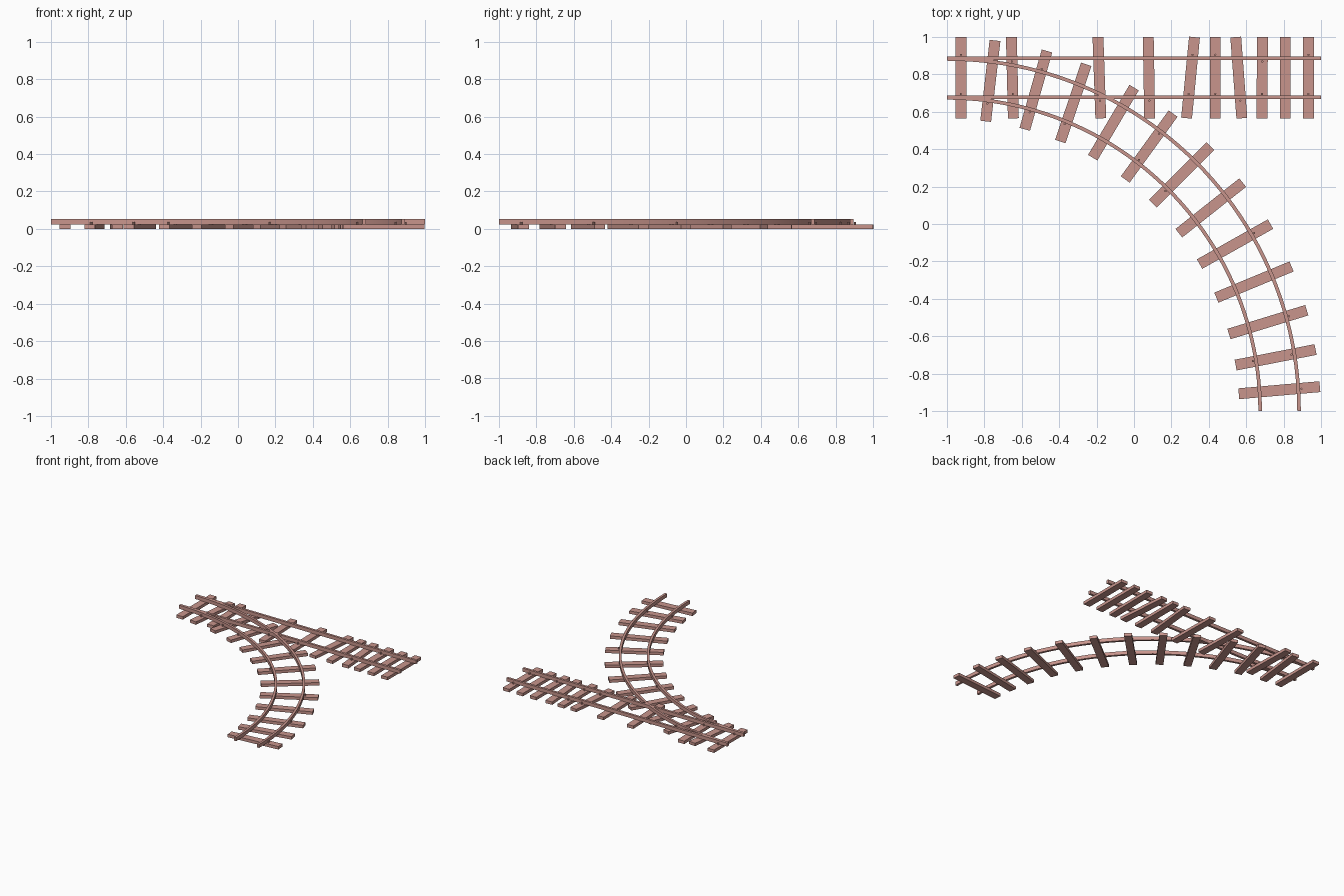
import bpy, bmesh, math
from mathutils import Matrix, Vector

if "Cube" in bpy.data.objects:
    bpy.data.objects.remove(bpy.data.objects["Cube"])

wood = bpy.data.materials.new("dusty_pink")
wood.diffuse_color = (0.58, 0.30, 0.265, 1)
wood.use_nodes = True
wood.node_tree.nodes["Principled BSDF"].inputs["Base Color"].default_value = wood.diffuse_color

SLEEPER_H, RAIL_TOP, RAIL_W = 0.024, 0.053, 0.019
SLEEPER_L, SLEEPER_W = 0.435, 0.058
STRAIGHT = (0.886, 0.677)      # y of the straight rails
CURVED = (1.882, 1.674)        # radii of the curved rails about (-1, -1)
MID_Y, MID_R = 0.782, 1.78


def finish(name, bm, smooth=False):
    bmesh.ops.recalc_face_normals(bm, faces=bm.faces)
    me = bpy.data.meshes.new(name)
    bm.to_mesh(me)
    bm.free()
    me.materials.append(wood)
    ob = bpy.data.objects.new(name, me)
    bpy.context.collection.objects.link(ob)
    if smooth:
        bpy.context.view_layer.objects.active = ob
        ob.select_set(True)
        bpy.ops.object.shade_smooth_by_angle(angle=math.radians(30))
        ob.select_set(False)
    return ob


def rail(name, path):
    """Sweep the rail section along pairs of (left, right) points."""
    bm = bmesh.new()
    rings = []
    for a, b in path:
        rings.append([bm.verts.new((p[0], p[1], z)) for p, z in
                      ((a, SLEEPER_H), (b, SLEEPER_H), (b, RAIL_TOP), (a, RAIL_TOP))])
    for r, s in zip(rings, rings[1:]):
        for i in range(4):
            j = (i + 1) % 4
            bm.faces.new((r[i], r[j], s[j], s[i]))
    bm.faces.new(rings[0])
    bm.faces.new(rings[-1])
    finish(name, bm, True)


def sleeper(name, x, y, tilt):
    """Plank lying along y, turned clockwise by tilt degrees."""
    bm = bmesh.new()
    m = (Matrix.Translation((x, y, SLEEPER_H / 2)) @ Matrix.Rotation(-math.radians(tilt), 4, 'Z')
         @ Matrix.Diagonal((SLEEPER_W, SLEEPER_L, SLEEPER_H, 1)))
    bmesh.ops.create_cube(bm, size=1, matrix=m)
    finish(name, bm)


def nail(x, y):
    bm = bmesh.new()
    bmesh.ops.create_cone(bm, cap_ends=True, segments=8, radius1=0.006, radius2=0.006,
                          depth=0.016, matrix=Matrix.Translation((x, y, 0.03)))
    finish("nail", bm)


def polar(r, deg):
    a = math.radians(deg)
    return (-1 + r * math.sin(a), -1 + r * math.cos(a))


# Rails
h = RAIL_W / 2
for y in STRAIGHT:
    rail("straight_rail", [((x, y - h), (x, y + h)) for x in (-1, 1)])
for r in CURVED:
    rail("curved_rail", [(polar(r - h, 90 * i / 48), polar(r + h, 90 * i / 48)) for i in range(49)])

# Straight sleepers: x, tilt, nail side at far and near rail (0 = none)
for x, tilt, far, near in [(-0.925, 0, 1, 1), (-0.65, -1.4, -1, 1), (-0.185, -2, 0, -1),
                           (0.08, -1, 0, -1), (0.302, 5.6, 1, 1), (0.434, 0, 1, 1),
                           (0.56, -4.3, 0, -1), (0.685, 0.5, -1, 1), (0.808, 0, 0, 0),
                           (0.932, 0, 1, 1)]:
    sleeper("straight_sleeper", x, MID_Y, tilt)
    for y, side in zip(STRAIGHT, (far, near)):
        if side:
            nail(x + (y - MID_Y) * math.tan(math.radians(tilt)), y + side * 0.018)

# Curved sleepers: angle along the arc, tilt, nail side at outer and inner rail
for ang, tilt, outer, inner in [(7.5, 6.6, 0, -1), (15.5, 15.8, 1, -1), (22.3, 18.6, 0, -1),
                                (30, 30.6, 0, 0), (37.4, 36, -1, 1), (44.8, 45, 0, -1),
                                (52.4, 51.6, 0, 0), (59.9, 60.6, 1, 0), (67.2, 67.5, 0, 0),
                                (74.5, 73, 1, 0), (80.7, 79, -1, -1), (86.4, 85, 1, 0)]:
    sleeper("curved_sleeper", *polar(MID_R, ang), tilt)
    for r, side in zip(CURVED, (outer, inner)):
        if side:
            nail(*polar(r + side * 0.016, ang))
